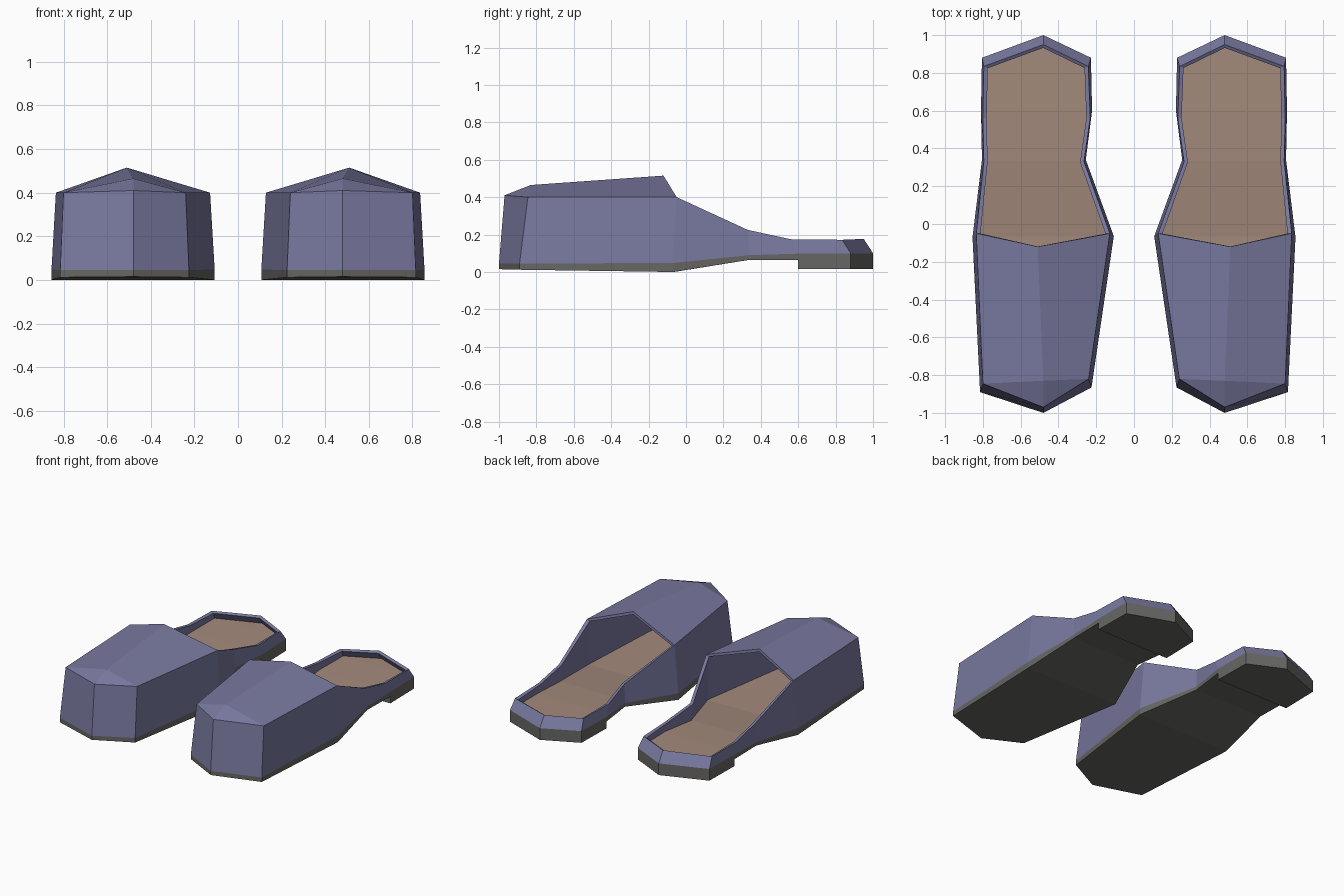
import bpy, bmesh

if "Cube" in bpy.data.objects:
    bpy.data.objects.remove(bpy.data.objects["Cube"])


def material(name, rgb):
    m = bpy.data.materials.new(name)
    m.diffuse_color = (*rgb, 1)
    m.use_nodes = True
    m.node_tree.nodes["Principled BSDF"].inputs["Base Color"].default_value = m.diffuse_color
    return m


purple = material("muted purple", (0.19, 0.19, 0.35))
grey = material("sole grey", (0.135, 0.133, 0.127))
tan = material("insole tan", (0.37, 0.255, 0.20))

# Outline of one shoe, clockwise from toe tip: inner side, heel tip, outer side
BASE = [(0.48, -1.0), (0.225, -0.865), (0.107, -0.065), (0.255, 0.34), (0.222, 0.6), (0.228, 0.88),
        (0.48, 1.0), (0.805, 0.88), (0.81, 0.6), (0.805, 0.34), (0.855, -0.07), (0.815, -0.89)]
RIM = [(0.48, -0.97), (0.24, -0.82), (0.128, -0.05), (0.265, 0.33), (0.232, 0.56), (0.242, 0.835),
       (0.48, 0.95), (0.795, 0.835), (0.80, 0.56), (0.795, 0.33), (0.835, -0.05), (0.80, -0.845)]


def ring(outline, heights):
    """Give the outline heights, listed from toe tip to heel tip."""
    return [(x, y, heights[min(i, 12 - i)]) for i, (x, y) in enumerate(outline)]


bottom = ring(BASE, [0.015, 0.012, 0.0, 0.065, 0.065, 0.065, 0.065])
middle = ring(BASE, [0.045, 0.045, 0.048, 0.09, 0.098, 0.10, 0.10])
rim = ring(RIM, [0.41, 0.40, 0.40, 0.225, 0.175, 0.172, 0.177])

WALL = [(i, (i + 1) % 12, (i + 1) % 12 + 12, i + 12) for i in range(12)]
CAP = [(0, 1, 11)] + [(i, i + 1, 11 - i, 12 - i) for i in range(1, 5)] + [(5, 6, 7)]


def pair(name, verts, faces, mat, thickness=0):
    """Build one shoe part and mirror it for the other foot."""
    me = bpy.data.meshes.new(name)
    me.from_pydata(verts, [], faces)
    bm = bmesh.new()
    bm.from_mesh(me)
    bmesh.ops.recalc_face_normals(bm, faces=bm.faces)
    if len(faces) == len(CAP):          # flat sheet faces up
        for f in bm.faces:
            f.normal_update()
            if f.normal.z < 0:
                f.normal_flip()
    bm.to_mesh(me)
    bm.free()
    me.materials.append(mat)
    ob = bpy.data.objects.new(name, me)
    bpy.context.collection.objects.link(ob)
    if thickness:
        s = ob.modifiers.new("thickness", 'SOLIDIFY')
        s.thickness = thickness
        s.offset = -1
        s.use_even_offset = True
    mir = ob.modifiers.new("other foot", 'MIRROR')
    mir.use_mirror_merge = False
    return ob


# Sole slab
pair("sole", bottom + middle,
     WALL + CAP + [tuple(i + 12 for i in f) for f in CAP], grey)

# Heel block under the back of the sole
back = bottom[4:9]
low = [(x, y, 0.015) for x, y, z in back]
pair("heel", low + back,
     [(0, 1, 2, 3, 4)] + [(i, (i + 1) % 5, (i + 1) % 5 + 5, i + 5) for i in range(5)], grey)

# Upper: walls all round plus ridged vamp over the toes
ridge = [(0.48, -0.83, 0.465), (0.51, -0.12, 0.515)]
vamp = [(12, 13, 24), (12, 24, 23), (13, 14, 25, 24), (23, 24, 25, 22)]
pair("upper", middle + rim + ridge, WALL + vamp, purple, 0.02)

# Insole sheet, slightly inside the walls
inset = [(0.5 + (x - 0.5) * 0.95, y * 0.98, z + 0.015) for x, y, z in middle]
pair("insole", inset, CAP, tan)
